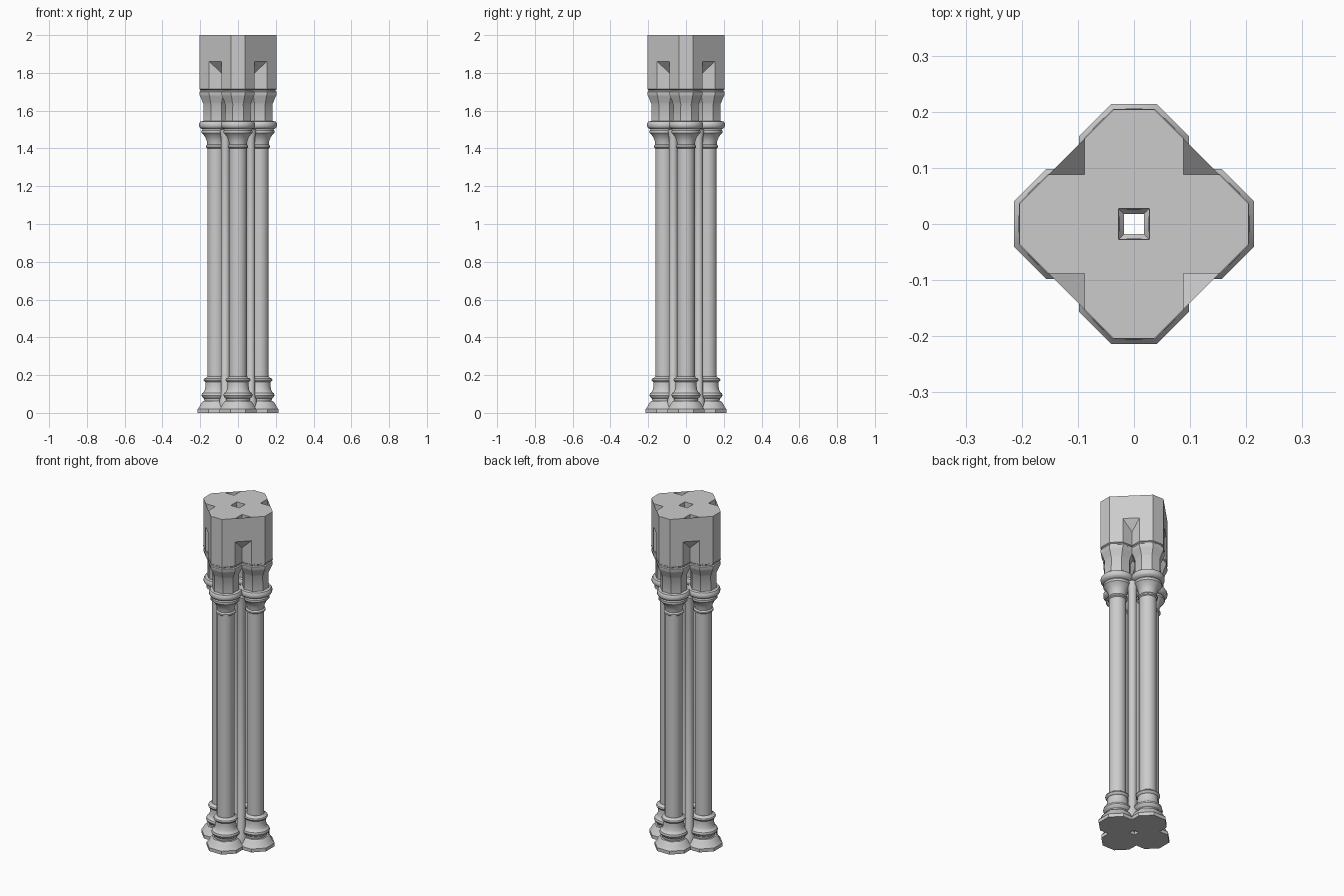
import bpy, bmesh, math
from mathutils import Matrix

cube = bpy.data.objects.get("Cube")
if cube:
    bpy.data.objects.remove(cube, do_unlink=True)

# One stone colour for the whole pier
stone = bpy.data.materials.new("pale_grey_stone")
stone.use_nodes = True
colour = (0.6, 0.6, 0.6, 1)
stone.diffuse_color = colour
stone.node_tree.nodes["Principled BSDF"].inputs["Base Color"].default_value = colour

C = 0.116     # distance of each main shaft from the pier axis
A = 0.088     # half width of the octagon carrying the top block
D = 0.067     # x and y of each slender corner shaft


def finish(bm, name):
    mesh = bpy.data.meshes.new(name)
    bm.to_mesh(mesh)
    bm.free()
    mesh.materials.append(stone)
    ob = bpy.data.objects.new(name, mesh)
    bpy.context.collection.objects.link(ob)
    bpy.ops.object.select_all(action='DESELECT')
    ob.select_set(True)
    bpy.context.view_layer.objects.active = ob
    bpy.ops.object.shade_smooth_by_angle(angle=math.radians(35))
    return ob


def turned(name, profile, sides, x, y):
    """Sweep a (radius, height) profile and repeat it around the pier."""
    bm = bmesh.new()
    # Octagons are measured across the flats and face outward with a flat
    grow = 1 / math.cos(math.pi / sides) if sides == 8 else 1
    rings = []
    for r, z in profile:
        ring = []
        for i in range(sides):
            a = (i + 0.5) * math.tau / sides
            ring.append(bm.verts.new((x + r * grow * math.cos(a), y + r * grow * math.sin(a), z)))
        rings.append(ring)
    for low, high in zip(rings, rings[1:]):
        for i in range(sides):
            j = (i + 1) % sides
            bm.faces.new((low[i], low[j], high[j], high[i]))
    bm.faces.new(rings[0][::-1])
    bm.faces.new(rings[-1])
    first = finish(bm, name + "_1")
    for k in range(1, 4):
        copy = first.copy()
        copy.name = f"{name}_{k + 1}"
        copy.rotation_euler.z = k * math.pi / 2
        bpy.context.collection.objects.link(copy)


# Stepped octagonal plinths
turned("plinth", [(0.098, 0), (0.098, 0.02), (0.088, 0.032), (0.08, 0.05), (0.07, 0.062)], 8, C, 0)

# Round base mouldings
turned("base", [(0.062, 0.06), (0.064, 0.075), (0.074, 0.083), (0.078, 0.093), (0.075, 0.104),
                (0.066, 0.11), (0.06, 0.122), (0.056, 0.145), (0.056, 0.163), (0.064, 0.168),
                (0.067, 0.175), (0.064, 0.182), (0.054, 0.186), (0.048, 0.193)], 24, C, 0)

# Main shafts
turned("main_shaft", [(0.047, 0.18), (0.047, 1.46)], 24, C, 0)

# Slender corner shafts
turned("corner_shaft", [(0.032, 0.02), (0.032, 0.07), (0.023, 0.09), (0.023, 1.45), (0.03, 1.5)], 16, D, D)

# Round bell capitals with neck ring and wide lip
turned("bell", [(0.047, 1.4), (0.054, 1.405), (0.054, 1.413), (0.047, 1.42), (0.05, 1.44),
                (0.058, 1.46), (0.07, 1.475), (0.077, 1.482), (0.077, 1.495), (0.072, 1.502),
                (0.085, 1.508), (0.091, 1.517), (0.091, 1.532), (0.085, 1.542), (0.065, 1.546)], 24, C, 0)

# Octagonal drums flaring to the block
turned("drum", [(0.068, 1.54), (0.067, 1.635), (0.072, 1.645), (0.077, 1.66), (0.084, 1.675),
                (0.088, 1.685), (0.088, 1.7), (0.083, 1.704), (0.083, 1.71), (0.089, 1.714),
                (0.089, 1.718)], 8, C, 0)

# Top block: four lobes, joined by diagonal walls with sloped niche heads
LOW, TOP, HEAD, DIP = 1.715, 2.0, 1.86, 1.8
end = C + A
half = A * math.tan(math.pi / 8)
shoulder = C + half
hole = C - A
outline = [(hole, hole), (A, A), (A, shoulder), (half, end)]
outline = outline + [(-x, y) for x, y in outline[::-1]]
bm = bmesh.new()
for k in range(4):
    spin = Matrix.Rotation(k * math.pi / 2, 3, 'Z')

    def face(points):
        bm.faces.new([bm.verts.new(spin @ Matrix.Identity(3) @ v) for v in points])

    from mathutils import Vector
    bottom = [Vector((x, y, LOW)) for x, y in outline]
    top = [Vector((x, y, TOP)) for x, y in outline]
    face(top)
    face(bottom[::-1])
    for i in (1, 2, 3, 4, 5, 7):
        j = (i + 1) % 8
        face((bottom[i], bottom[j], top[j], top[i]))
    # Diagonal wall and the sloped face below it
    right, left = Vector((shoulder, A, 0)), Vector((A, shoulder, 0))
    up, head = Vector((0, 0, TOP)), Vector((0, 0, HEAD))
    face((right + head, left + head, left + up, right + up))
    face((left + head, right + head, Vector((A, A, DIP))))
bmesh.ops.remove_doubles(bm, verts=bm.verts, dist=0.0001)
finish(bm, "top_block")
